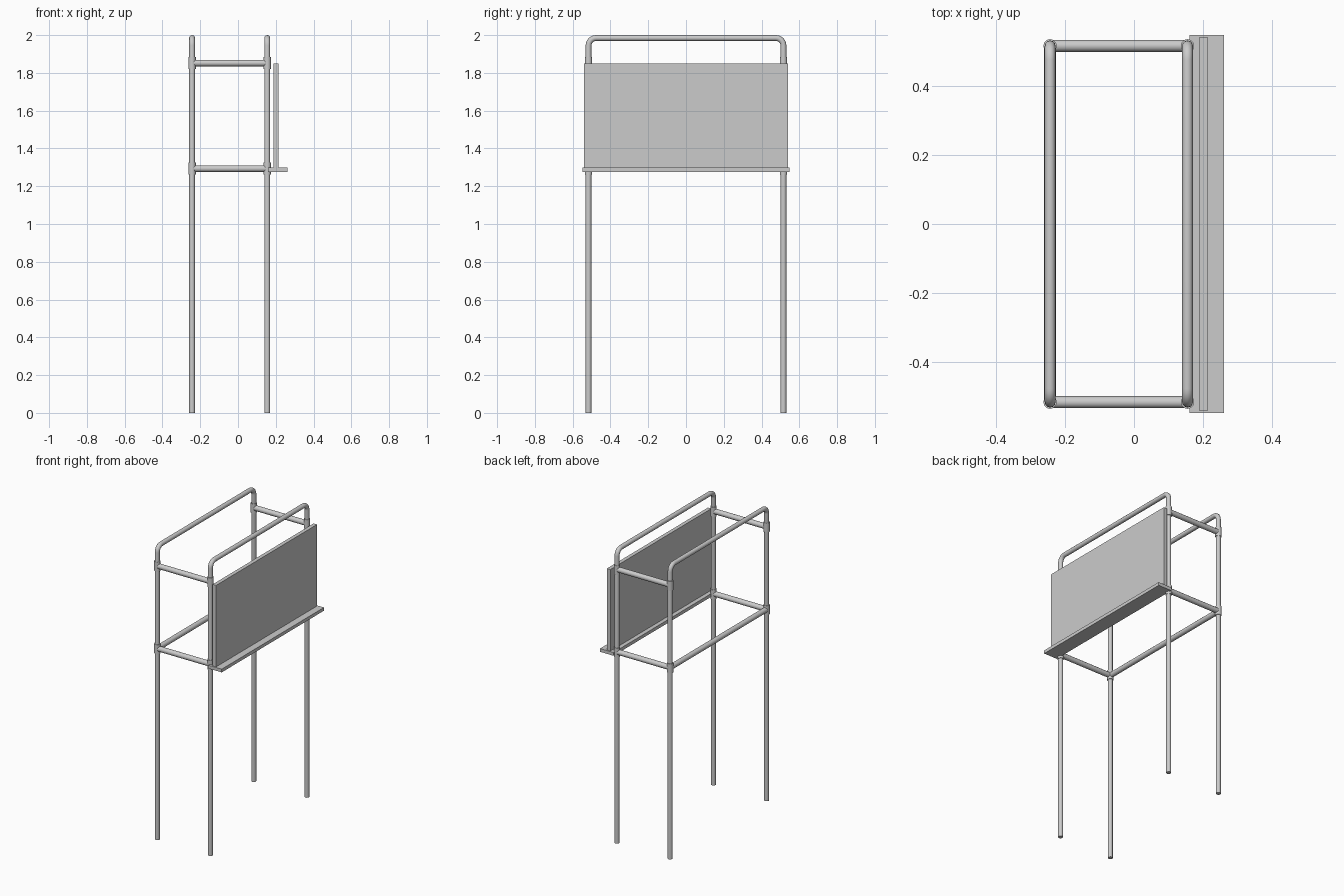
import bpy, math

if "Cube" in bpy.data.objects:
    bpy.data.objects.remove(bpy.data.objects["Cube"])

R = 0.0155               # tube radius
XS = {"back": -0.243, "front": 0.155}
Y = 0.516                # half spacing of the legs
BEND = 0.04
TOP = 2.0 - R


def tube(name, pts, r):
    cu = bpy.data.curves.new(name, 'CURVE')
    cu.dimensions = '3D'
    cu.bevel_depth = r
    cu.bevel_resolution = 4
    cu.use_fill_caps = True
    sp = cu.splines.new('POLY')
    sp.points.add(len(pts) - 1)
    for p, c in zip(sp.points, pts):
        p.co = (*c, 1)
    ob = bpy.data.objects.new(name, cu)
    bpy.context.collection.objects.link(ob)
    bpy.ops.object.select_all(action='DESELECT')
    ob.select_set(True)
    bpy.context.view_layer.objects.active = ob
    bpy.ops.object.convert(target='MESH')
    bpy.ops.object.shade_smooth_by_angle(angle=math.radians(40))


def box(name, lo, hi):
    bpy.ops.mesh.primitive_cube_add(size=1, location=[(a + b) / 2 for a, b in zip(lo, hi)])
    ob = bpy.context.object
    ob.name = name
    ob.scale = [b - a for a, b in zip(lo, hi)]
    bpy.ops.object.transform_apply(location=False, rotation=False, scale=True)


# bent hoops: two legs joined by a rounded top rail
for side, x in XS.items():
    arc = [(Y - BEND + BEND * math.cos(a), TOP - BEND + BEND * math.sin(a))
           for a in [math.pi / 2 * i / 6 for i in range(7)]]
    half = [(x, Y, 0)] + [(x, y, z) for y, z in arc]
    tube(side + "_hoop", half + [(x, -y, z) for _, y, z in reversed(half)], R)

# cross bars and joint sleeves at two levels
for level, z in (("lower", 1.293), ("upper", 1.852)):
    for end, y in (("left", -Y), ("right", Y)):
        tube(f"{level}_{end}_crossbar", [(XS["back"], y, z), (XS["front"], y, z)], 0.0175)
        for side, x in XS.items():
            tube(f"{level}_{end}_{side}_sleeve", [(x, y, z - 0.032), (x, y, z + 0.032)], 0.0195)

# long rail at the back
tube("back_rail", [(XS["back"], -Y, 1.293), (XS["back"], Y, 1.293)], 0.0175)

# display board and ledge
box("board", (0.188, -0.54, 1.297), (0.214, 0.54, 1.85))
box("ledge", (0.16, -0.547, 1.276), (0.261, 0.547, 1.298))
